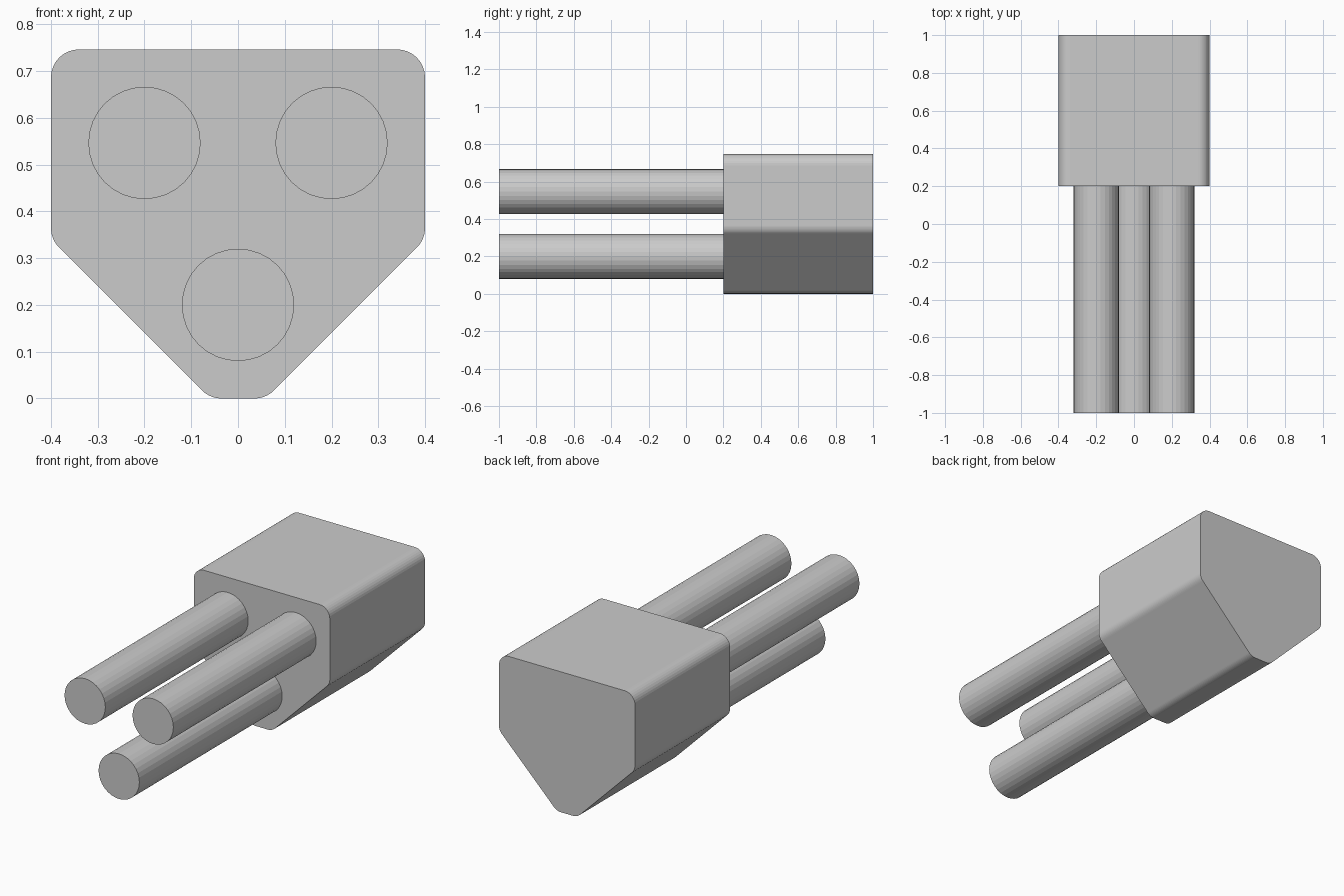
import bpy, bmesh
from math import radians, sin, cos, atan2, tan, pi
from mathutils import Vector, Matrix

if "Cube" in bpy.data.objects:
    bpy.data.objects.remove(bpy.data.objects["Cube"])

TOP = 0.7464


def rounded(corners, r, seg):
    """Replace every corner of a convex outline by an arc of radius r."""
    out = []
    n = len(corners)
    for i, c in enumerate(corners):
        p = Vector(c)
        a = (Vector(corners[i - 1]) - p).normalized()
        b = (Vector(corners[(i + 1) % n]) - p).normalized()
        half = a.angle(b) / 2
        centre = p + (a + b).normalized() * (r / sin(half))
        start = p + a * (r / tan(half)) - centre
        end = p + b * (r / tan(half)) - centre
        t0 = atan2(start.y, start.x)
        turn = (atan2(end.y, end.x) - t0 + pi) % (2 * pi) - pi
        for k in range(seg + 1):
            t = t0 + turn * k / seg
            out.append((centre.x + r * cos(t), centre.y + r * sin(t)))
    return out


def prism(name, outline, y0, y1):
    """Extrude an x-z outline along y."""
    bm = bmesh.new()
    face = bm.faces.new([bm.verts.new((x, y0, z)) for x, z in outline])
    ext = bmesh.ops.extrude_face_region(bm, geom=[face], use_keep_orig=True)
    moved = [v for v in ext["geom"] if isinstance(v, bmesh.types.BMVert)]
    bmesh.ops.translate(bm, verts=moved, vec=(0, y1 - y0, 0))
    bmesh.ops.recalc_face_normals(bm, faces=bm.faces)
    return finish(name, bm)


def pin(name, x, z, r=0.12, y0=-1.0, y1=0.2):
    bm = bmesh.new()
    place = Matrix.Translation((x, (y0 + y1) / 2, z)) @ Matrix.Rotation(radians(90), 4, 'X')
    bmesh.ops.create_cone(bm, cap_ends=True, segments=32, radius1=r, radius2=r,
                          depth=y1 - y0, matrix=place)
    return finish(name, bm)


def finish(name, bm):
    mesh = bpy.data.meshes.new(name)
    bm.to_mesh(mesh)
    bm.free()
    obj = bpy.data.objects.new(name, mesh)
    bpy.context.collection.objects.link(obj)
    return obj


# Plug body: tapered block with rounded long edges
half = [(0.06, 0), (0.4, 0.34), (0.4, TOP)]
corners = half + [(-x, z) for x, z in reversed(half)]
prism("plug_body", rounded(corners, 0.06, 8), 0.2, 1.0)

# Three round pins in a triangle
pin("lower_pin", 0, 0.2)
pin("upper_pin_left", -0.2, 0.5464)
pin("upper_pin_right", 0.2, 0.5464)
